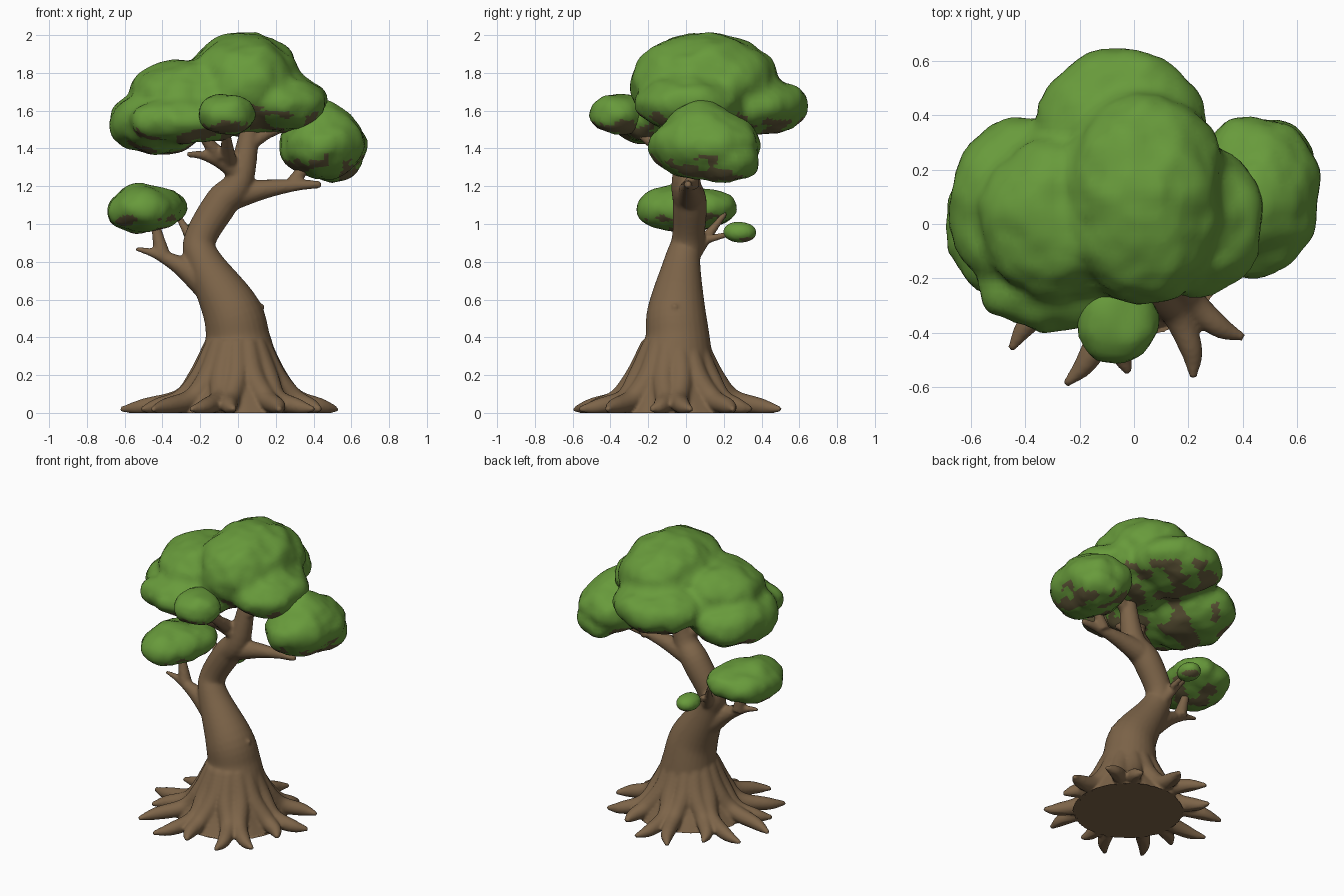
import bpy, bmesh, math
from mathutils import Vector, Matrix, noise

if "Cube" in bpy.data.objects:
    bpy.data.objects.remove(bpy.data.objects["Cube"])


def material(name, rgb):
    m = bpy.data.materials.new(name)
    m.diffuse_color = (*rgb, 1)
    m.use_nodes = True
    m.node_tree.nodes["Principled BSDF"].inputs["Base Color"].default_value = m.diffuse_color
    return m


BARK = material("bark brown", (0.205, 0.128, 0.066))
LEAF = material("leaf green", (0.138, 0.325, 0.044))
SHADE = material("underside olive brown", (0.13, 0.105, 0.045))


def catmull(a, b, c, d, t):
    return 0.5 * (2 * b + (c - a) * t + (2 * a - 5 * b + 4 * c - d) * t * t
                  + (3 * b - a - 3 * c + d) * t ** 3)


def tube(bm, points, sides=14, steps=6):
    """Closed tapered tube through (x, y, z, radius) points."""
    p = [Vector(q) for q in points]
    p = [2 * p[0] - p[1]] + p + [2 * p[-1] - p[-2]]
    path = [catmull(*p[i:i + 4], s / steps) for i in range(len(p) - 3) for s in range(steps)]
    path.append(p[-2])
    rings, side = [], None
    for i, q in enumerate(path):
        tan = (path[min(i + 1, len(path) - 1)].xyz - path[max(i - 1, 0)].xyz).normalized()
        side = side or tan.orthogonal()
        side = (side - tan * side.dot(tan)).normalized()
        up = tan.cross(side)
        r = max(q.w, 0.008)
        rings.append([bm.verts.new(q.xyz + r * (side * math.cos(k * math.tau / sides)
                                                + up * math.sin(k * math.tau / sides)))
                      for k in range(sides)])
    for a, b in zip(rings, rings[1:]):
        for k in range(sides):
            j = (k + 1) % sides
            bm.faces.new((a[k], a[j], b[j], b[k]))
    bm.faces.new(rings[0][::-1])
    bm.faces.new(rings[-1])


def limb(bm, start, end, r0, r1, lift=0.0):
    """Branch from start to end, arched by lift, flared where it joins."""
    a, b = Vector(start), Vector(end)
    pts = []
    for t in (0, 0.35, 0.7, 1):
        p = a.lerp(b, t)
        p.z += lift * math.sin(t * math.pi)
        pts.append((*p, r1 + (r0 - r1) * (1 - t) ** 1.3))
    tube(bm, pts)


def fuse(bm, name, voxel, smooth, mats):
    """Melt the overlapping parts into one smooth skin."""
    bmesh.ops.recalc_face_normals(bm, faces=bm.faces)
    me = bpy.data.meshes.new(name)
    bm.to_mesh(me)
    bm.free()
    ob = bpy.data.objects.new(name, me)
    bpy.context.collection.objects.link(ob)
    rm = ob.modifiers.new("fuse", 'REMESH')
    rm.mode, rm.voxel_size = 'VOXEL', voxel
    sm = ob.modifiers.new("soften", 'SMOOTH')
    sm.factor, sm.iterations = 0.5, smooth
    dg = bpy.context.evaluated_depsgraph_get()
    new = bpy.data.meshes.new_from_object(ob.evaluated_get(dg))
    ob.modifiers.clear()
    ob.data = new
    new.materials.clear()
    for m in mats:
        new.materials.append(m)
    for f in new.polygons:
        f.use_smooth = True
        f.material_index = 0
    return ob


# trunk: S-shaped sweep with a flared foot
bm = bmesh.new()
tube(bm, [(0, -0.06, -0.03, 0.36), (0.01, -0.06, 0.19, 0.235), (0, -0.045, 0.38, 0.175),
          (-0.035, -0.05, 0.54, 0.155), (-0.18, -0.02, 0.8, 0.097), (-0.2, 0.01, 0.92, 0.085),
          (-0.09, 0.02, 1.11, 0.09), (0.01, 0, 1.24, 0.075), (0.08, 0.02, 1.6, 0.04)], sides=28)

# roots: tapered, slightly bent, spreading evenly on the ground
foot, count = Vector((0, -0.06, 0)), 15
for i in range(count):
    a = math.radians(225) + i * math.tau / count
    reach = 1 - 0.14 * (i % 3 == 2)
    d = Vector((0.58 * reach * math.cos(a) - 0.045, 0.57 * reach * math.sin(a), 0))
    n, L = d.normalized(), d.length
    w = Vector((-n.y, n.x, 0)) * (0.035 if i % 2 else -0.03)
    pts = [(n * 0.12, 0.36, 0.06), (n * 0.2, 0.19, 0.065), (n * 0.3 + w, 0.075, 0.055),
           (n * (0.12 + L * 0.6) + w, 0.035, 0.042), (d, 0.018, 0.013)]
    tube(bm, [(*(foot + p).xy, z, r) for p, z, r in pts])

# left limb, its riser and the two rear twigs
limb(bm, (-0.18, -0.03, 0.69), (-0.54, -0.03, 0.87), 0.08, 0.012, 0.03)
limb(bm, (-0.4, -0.02, 0.83), (-0.45, 0, 1.05), 0.045, 0.02)
limb(bm, (-0.19, 0.03, 0.83), (-0.33, 0.21, 1.06), 0.045, 0.015)
limb(bm, (-0.22, 0.12, 0.92), (-0.22, 0.26, 0.955), 0.022, 0.014)
# right limb, forked at its end
limb(bm, (-0.02, 0.02, 1.15), (0.44, 0.01, 1.21), 0.075, 0.02, 0.015)
limb(bm, (0.28, 0.03, 1.2), (0.4, 0.06, 1.37), 0.04, 0.025)
# upper forks that carry the crown
limb(bm, (0.02, 0, 1.26), (-0.27, -0.16, 1.37), 0.06, 0.015, 0.03)
limb(bm, (-0.1, -0.08, 1.36), (-0.23, -0.17, 1.52), 0.045, 0.02)
limb(bm, (-0.05, -0.05, 1.33), (-0.07, -0.32, 1.54), 0.045, 0.02)
limb(bm, (0.05, 0, 1.42), (0.34, 0.06, 1.52), 0.045, 0.02, 0.03)
# broken stub on the trunk
limb(bm, (0.04, -0.06, 0.5), (0.14, -0.06, 0.57), 0.05, 0.01)

trunk = fuse(bm, "trunk_and_roots", 0.011, 3, [BARK])
for v in trunk.data.vertices:
    v.co.z = max(v.co.z, 0)


def foliage(name, blobs, voxel=0.026, amp=0.022):
    """Leaf clump: fused ellipsoids (centre, radii) with gentle lumps."""
    bm = bmesh.new()
    for centre, radii in blobs:
        bmesh.ops.create_icosphere(bm, subdivisions=3, radius=1, matrix=
                                   Matrix.Translation(centre) @ Matrix.Diagonal((*radii, 1)))
    me = fuse(bm, name, voxel, 4, [LEAF, SHADE]).data
    moved = [v.co + v.normal * (amp * noise.noise(v.co * 7) + 0.3 * amp * noise.noise(v.co * 16)
                                + 0.003) for v in me.vertices]
    for v, co in zip(me.vertices, moved):
        v.co = co
    me.update()
    # bare patches on the underside
    for f in me.polygons:
        if f.normal.z < -0.55 and noise.noise(f.center * 9) > 0.05:
            f.material_index = 1


foliage("main_crown", [
    ((0.03, 0.1, 1.74), (0.31, 0.40, 0.275)), ((-0.05, 0.34, 1.63), (0.31, 0.31, 0.16)),
    ((-0.42, 0.06, 1.54), (0.26, 0.34, 0.17)), ((-0.27, 0.02, 1.69), (0.30, 0.30, 0.18)),
    ((0.24, 0.02, 1.64), (0.23, 0.29, 0.16)), ((-0.27, -0.2, 1.55), (0.32, 0.2, 0.12))])
foliage("front_tuft", [((-0.07, -0.36, 1.58), (0.155, 0.16, 0.11))])
foliage("right_clump", [
    ((0.45, 0.1, 1.42), (0.235, 0.3, 0.18)), ((0.46, 0.08, 1.5), (0.16, 0.19, 0.15)),
    ((0.5, 0.22, 1.34), (0.16, 0.18, 0.12))])
foliage("left_clump", [
    ((-0.5, 0, 1.08), (0.2, 0.26, 0.125)), ((-0.42, 0.08, 1.09), (0.15, 0.19, 0.1))])
foliage("small_rear_tuft", [((-0.22, 0.285, 0.955), (0.07, 0.085, 0.052))], 0.012, 0.006)
